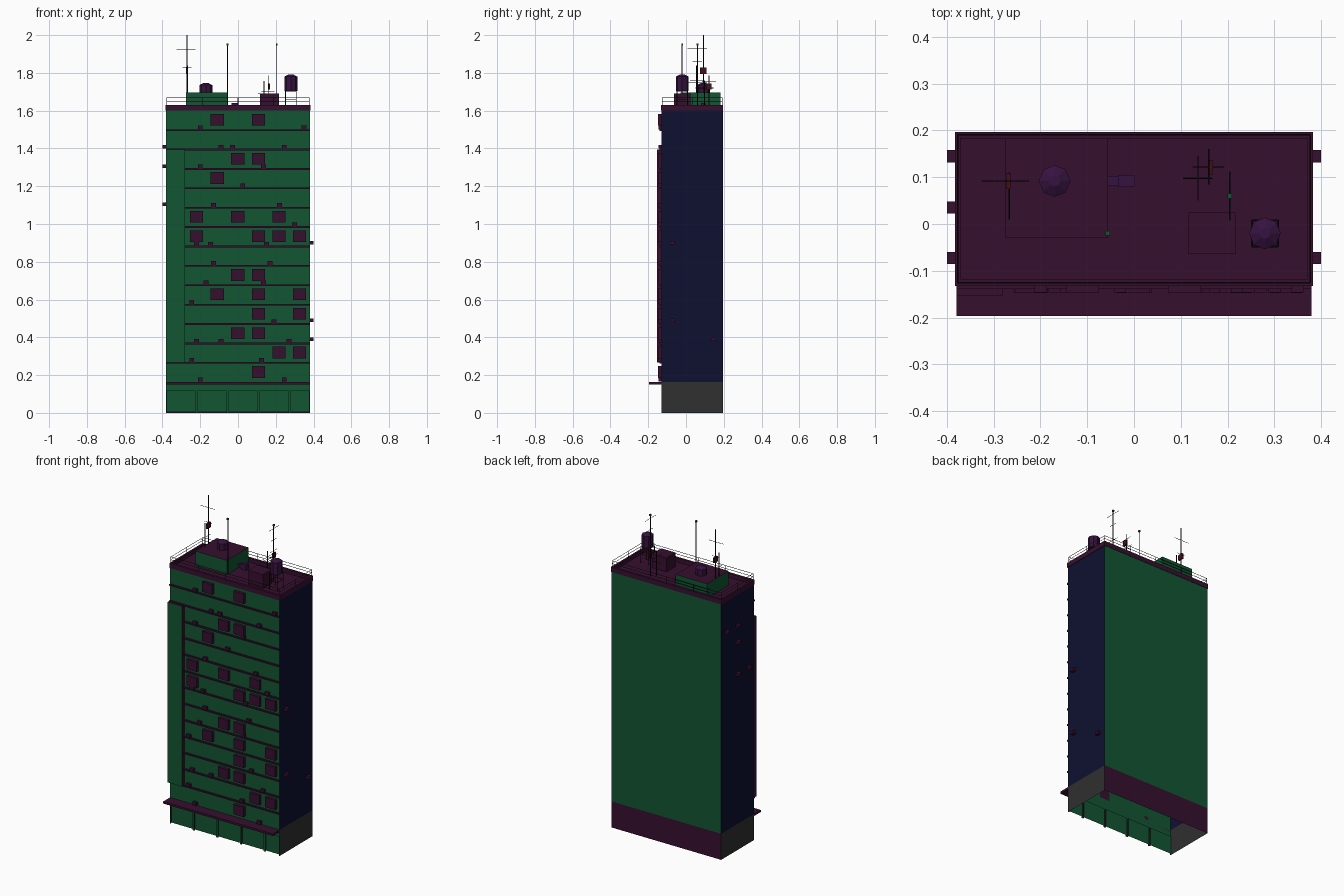
import bpy, bmesh, math
from mathutils import Matrix, Vector

if "Cube" in bpy.data.objects:
    bpy.data.objects.remove(bpy.data.objects["Cube"])


def material(name, rgb):
    m = bpy.data.materials.new(name)
    m.diffuse_color = (*rgb, 1)
    m.use_nodes = True
    m.node_tree.nodes["Principled BSDF"].inputs["Base Color"].default_value = m.diffuse_color
    return m


GREEN = material("wall green", (0.006, 0.092, 0.032))
PLUM = material("plum", (0.037, 0.005, 0.028))
NAVY = material("navy", (0.0045, 0.005, 0.029))
GREY = material("charcoal", (0.029, 0.029, 0.029))
PURPLE = material("tank purple", (0.037, 0.006, 0.05))
RED = material("dark red", (0.055, 0.005, 0.008))
BLACK = material("rail black", (0.008, 0.006, 0.006))

X, Y0, Y1 = 0.38, -0.13, 0.195      # tower footprint
BASE, ROOF = 0.163, 1.60
STEP = (ROOF - BASE) / 14           # floor height


def finish(bm, name, mats, rule=None):
    me = bpy.data.meshes.new(name)
    bm.normal_update()
    for f in bm.faces:
        f.material_index = rule(f) if rule else 0
    bm.to_mesh(me)
    bm.free()
    for m in mats:
        me.materials.append(m)
    ob = bpy.data.objects.new(name, me)
    bpy.context.collection.objects.link(ob)
    return ob


def boxes(name, items, mats, rule=None):
    """items: (x0, x1, y0, y1, z0, z1)"""
    bm = bmesh.new()
    for x0, x1, y0, y1, z0, z1 in items:
        c = Vector((x0 + x1, y0 + y1, z0 + z1)) / 2
        bmesh.ops.create_cube(bm, size=1, matrix=Matrix.Translation(c) @
                              Matrix.Diagonal((x1 - x0, y1 - y0, z1 - z0, 1)))
    return finish(bm, name, mats, rule)


def rods(name, items, r, mat, sides=6):
    """items: (start, end) of thin bars"""
    bm = bmesh.new()
    for a, b in items:
        a, b = Vector(a), Vector(b)
        rot = (b - a).to_track_quat('Z', 'Y').to_matrix().to_4x4()
        bmesh.ops.create_cone(bm, cap_ends=True, segments=sides, radius1=r, radius2=r,
                              depth=(b - a).length,
                              matrix=Matrix.Translation((a + b) / 2) @ rot)
    return finish(bm, name, [mat])


def quads(name, items, mats, rule=None):
    bm = bmesh.new()
    for q in items:
        bm.faces.new([bm.verts.new(p) for p in q])
    return finish(bm, name, mats, rule)


def ring(z0, z1, skip_front=False):
    c = [(-X, Y0), (X, Y0), (X, Y1), (-X, Y1)]
    return [[(*c[i], z0), (*c[(i + 1) % 4], z0), (*c[(i + 1) % 4], z1), (*c[i], z1)]
            for i in range(1 if skip_front else 0, 4)]


# hollow tower walls, open underneath
quads("tower_walls", ring(BASE, ROOF), [GREEN, NAVY], lambda f: int(abs(f.normal.x) > 0.5))
quads("base_walls", ring(0, BASE, True), [GREY, PLUM], lambda f: int(f.normal.y > 0.5))

# shop front: header, pillars and recessed panels
bays = [(-0.376 + i * 0.164, min(-0.376 + i * 0.164 + 0.152, 0.376)) for i in range(5)]
edges = [-X] + [v for b in bays for v in b] + [X]
front = [[(-X, Y0, 0.118), (X, Y0, 0.118), (X, Y0, BASE), (-X, Y0, BASE)]]
for a, b in zip(edges[::2], edges[1::2]):
    front.append([(a, Y0, 0), (b, Y0, 0), (b, Y0, 0.118), (a, Y0, 0.118)])
D = Y0 + 0.008
for a, b in bays:
    front.append([(a, D, 0.004), (b, D, 0.004), (b, D, 0.118), (a, D, 0.118)])
    front.append([(a, Y0, 0.118), (b, Y0, 0.118), (b, D, 0.118), (a, D, 0.118)])
    for x in (a, b):
        front.append([(x, Y0, 0), (x, D, 0), (x, D, 0.118), (x, Y0, 0.118)])
quads("shop_front", front, [GREEN, PLUM], lambda f: int(abs(f.normal.y) < 0.5))
boxes("canopy", [(-X, X, -0.197, Y0, 0.150, 0.163)], [PLUM])

# floor ledges, shortened where the corner column runs
boxes("floor_ledges", [(-0.28 if 1 < k < 12 else -X, X, Y0 - 0.009, Y0,
                        BASE + k * STEP - 0.005, BASE + k * STEP + 0.004)
                       for k in range(1, 14)], [PLUM])
boxes("corner_column", [(-X, -0.28, -0.153, Y0, BASE + STEP, BASE + 12 * STEP)],
      [GREEN, PLUM], lambda f: int(f.normal.y > -0.5))

# projecting window boxes: floor -> column numbers
windows = {13: (1, 3), 11: (2, 3), 10: (1,), 8: (0, 2, 4), 7: (0, 3, 4, 5), 5: (2, 3),
           4: (1, 3, 5), 3: (3, 5), 2: (2, 3), 1: (4, 5), 0: (3,)}
items = []
for k, cols in windows.items():
    for c in cols:
        x, z = -0.219 + c * 0.109, BASE + k * STEP + 0.054
        items.append((x - 0.035, x + 0.035, Y0 - 0.018, Y0, z - 0.031, z + 0.031))
boxes("window_boxes", items, [PLUM])

# small air conditioners on the front and the two sides
units = {13: (-0.2, 0.35), 12: (-0.09, -0.03, 0.245), 11: (-0.2, 0.135), 10: (0.025,),
         9: (-0.13, 0.22), 8: (0.3,), 7: (-0.22, -0.145, 0.15), 6: (-0.13, 0.17),
         5: (-0.17, 0.135), 4: (-0.245,), 3: (0.19,), 2: (-0.22, -0.09, 0.27),
         1: (-0.245, 0.125), 0: (-0.2, 0.245)}
items = [(x - 0.013, x + 0.013, Y0 - 0.016, Y0, BASE + k * STEP + 0.004, BASE + k * STEP + 0.024)
         for k, xs in units.items() for x in xs]
for s, y, z in [(1, -0.073, 0.9), (1, -0.073, 0.49), (1, 0.145, 0.39), (-1, 0.145, 1.408),
                (-1, 0.035, 1.408), (-1, 0.035, 1.305), (-1, -0.073, 1.105), (-1, 0.035, 1.105)]:
    a, b = sorted((s * X, s * 0.4))
    items.append((a, b, y - 0.013, y + 0.013, z - 0.009, z + 0.009))
boxes("air_conditioners", items, [PLUM])

# roof deck and parapet
quads("roof_deck", [[(-X, Y0, 1.605), (X, Y0, 1.605), (X, Y1, 1.605), (-X, Y1, 1.605)]], [PLUM])
P, T = 0.383, 0.012
boxes("parapet", [(-P, P, Y0 - 0.003, Y0 + T, ROOF, 1.63), (-P, P, Y1 - T, Y1 + 0.002, ROOF, 1.63),
                  (-P, -P + T, Y0 + T, Y1 - T, ROOF, 1.63),
                  (P - T, P, Y0 + T, Y1 - T, ROOF, 1.63)], [PLUM])

# railing
rx, ry0, ry1, rz = 0.377, Y0 + 0.004, Y1 - 0.004, 1.668
rails = []
for z in (1.65, rz):
    rails += [((-rx, y, z), (rx, y, z)) for y in (ry0, ry1)]
    rails += [((x, ry0, z), (x, ry1, z)) for x in (-rx, rx)]
for i in range(5):
    x = -rx + i * rx / 2
    rails += [((x, y, 1.62), (x, y, rz)) for y in (ry0, ry1)]
rails += [((x, (ry0 + ry1) / 2, 1.62), (x, (ry0 + ry1) / 2, rz)) for x in (-rx, rx)]
rods("roof_railing", rails, 0.0015, BLACK, 4)

# roof houses and duct
boxes("stair_house", [(-0.275, -0.056, -0.03, 0.183, 1.6, 1.695)], [GREEN, PLUM],
      lambda f: int(f.normal.z > 0.5))
boxes("plant_box", [(0.117, 0.217, -0.064, 0.025, 1.6, 1.692)], [PLUM])
boxes("roof_duct", [(-0.056, -0.034, 0.082, 0.103, 1.61, 1.63),
                    (-0.034, 0.001, 0.079, 0.105, 1.605, 1.64)], [PURPLE])


# eight-sided water tanks with shallow pointed lids
def tank(name, x, y, z0, z1, r):
    bm = bmesh.new()
    h = z1 - z0 - 0.012
    for r2, d, z in ((r, h, z0 + h / 2), (r * 0.35, 0.012, z1 - 0.006)):
        bmesh.ops.create_cone(bm, cap_ends=True, segments=8, radius1=r, radius2=r2, depth=d,
                              matrix=Matrix.Translation((x, y, z)))
    finish(bm, name, [PURPLE])


tank("small_tank", -0.17, 0.092, 1.695, 1.747, 0.034)
tank("water_tank", 0.28, -0.02, 1.705, 1.792, 0.034)
corners = [(0.28 + i * 0.028, -0.02 + j * 0.028) for i, j in ((-1, -1), (1, -1), (1, 1), (-1, 1))]
legs = [((x, y, 1.6), (x, y, 1.707)) for x, y in corners]
legs += [((*corners[i], z), (*corners[(i + 1) % 4], z)) for i in range(4) for z in (1.66, 1.703)]
rods("tank_stand", legs, 0.002, BLACK, 4)

# antenna masts with crossbars
rods("masts", [((-0.27, 0.092, 1.6), (-0.27, 0.092, 2.0)),
               ((-0.267, 0.055, 1.6), (-0.267, 0.055, 1.84)),
               ((-0.056, -0.02, 1.6), (-0.056, -0.02, 1.95)),
               ((0.205, 0.06, 1.6), (0.205, 0.06, 1.95)),
               ((0.137, 0.098, 1.6), (0.137, 0.098, 1.757)),
               ((0.16, 0.122, 1.6), (0.16, 0.122, 1.787))], 0.0025, BLACK)
bars = [((-0.325, 0.092, 1.922), (-0.225, 0.092, 1.922)),
        ((-0.295, 0.092, 1.83), (-0.245, 0.092, 1.83)),
        ((-0.267, 0.01, 1.75), (-0.267, 0.11, 1.75)),
        ((0.105, 0.098, 1.69), (0.168, 0.098, 1.69)), ((0.137, 0.05, 1.72), (0.137, 0.145, 1.72)),
        ((0.125, 0.122, 1.70), (0.192, 0.122, 1.70)), ((0.16, 0.085, 1.755), (0.16, 0.16, 1.755))]
bars += [((0.205, 0.06 - w, z), (0.205, 0.06 + w, z)) for w, z in ((0.052, 1.93), (0.026, 1.86), (0.04, 1.76))]
rods("antenna_bars", bars, 0.0014, BLACK, 4)
boxes("signal_panels", [(-0.274, -0.264, 0.075, 0.108, 1.795, 1.828),
                        (0.161, 0.169, 0.106, 0.136, 1.713, 1.745)], [RED])

# green mast tips
boxes("mast_tips", [(x - 0.005, x + 0.005, y - 0.005, y + 0.005, 1.946, 1.956)
                    for x, y in ((-0.056, -0.02), (0.205, 0.06))], [GREEN])
